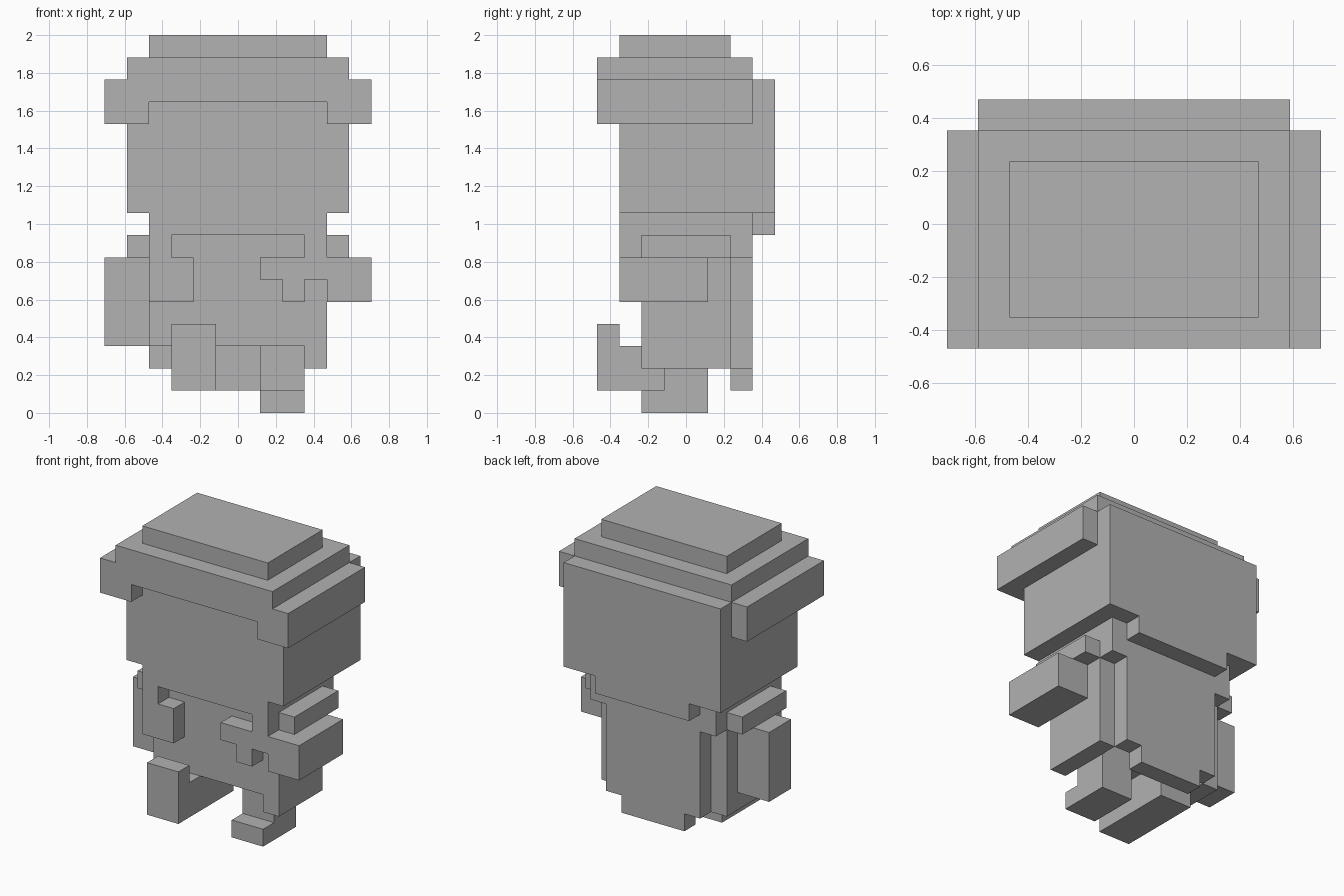
import bpy, bmesh
from mathutils import Matrix, Vector

old = bpy.data.objects.get("Cube")
if old:
    bpy.data.objects.remove(old, do_unlink=True)

UNIT = 2 / 17  # size of one block

grey = bpy.data.materials.new("plain_grey")
grey.use_nodes = True
tone = (0.445, 0.445, 0.445, 1)
grey.diffuse_color = tone
grey.node_tree.nodes["Principled BSDF"].inputs["Base Color"].default_value = tone


def part(name, *boxes):
    """One object made of boxes, each given as x, y and z ranges in blocks."""
    bm = bmesh.new()
    for ranges in boxes:
        low = Vector([r[0] for r in ranges]) * UNIT
        high = Vector([r[1] for r in ranges]) * UNIT
        place = Matrix.Translation((low + high) / 2) @ Matrix.Diagonal((*(high - low), 1))
        bmesh.ops.create_cube(bm, size=1, matrix=place)
    mesh = bpy.data.meshes.new(name)
    bm.to_mesh(mesh)
    bm.free()
    mesh.materials.append(grey)
    obj = bpy.data.objects.new(name, mesh)
    bpy.context.collection.objects.link(obj)
    return obj


def both(x, y, z):
    """The same box on both sides."""
    return (x, y, z), ((-x[1], -x[0]), y, z)


# Head with the hair hanging behind the neck
part("head", ((-5, 5), (-3, 4), (9, 15)))
part("back_hair", ((-3, 3), (3, 4), (8, 9)))

# Stepped hat with a brim that dips at the corners and sides
part("hat_crown", ((-4, 4), (-3, 2), (16, 17)))
part("hat_band", ((-5, 5), (-4, 3), (15, 16)))
part("hat_front_brim", ((-4, 4), (-4, -3), (14, 15)), *both((4, 5), (-4, -3), (13, 15)))
part("hat_side_brim", *both((5, 6), (-4, 3), (13, 15)))

# Torso, collar and shoulders
part("torso", ((-4, 4), (-2, 2), (3, 8)))
part("collar", ((-4, 4), (-3, 3), (8, 9)),
     *both((3, 4), (-3, -2), (7, 8)), *both((3, 4), (2, 3), (7, 8)))
part("shoulders", *both((4, 5), (-2, 2), (7, 8)))
part("left_hem", ((3, 4), (-2, 2), (2, 3)))
part("right_hem", ((-4, -3), (-1, 2), (2, 3)))

# Cape, narrowing towards the bottom
part("cape", ((-3, 3), (2, 3), (2, 8)), ((-2, 2), (2, 3), (1, 2)))

# Arms and the hands in front of the chest
part("left_arm", ((4, 6), (-3, 1), (5, 7)))
part("left_hand", ((1, 4), (-3, -2), (6, 7)), ((2, 3), (-3, -2), (5, 6)))
part("right_arm", ((-6, -4), (-1, 1), (3, 7)))
part("right_hand", ((-4, -2), (-3, -2), (5, 7)))

# Standing leg, and the other leg stretched forward
part("left_leg", ((1, 3), (-1, 1), (1, 3)))
part("left_foot", ((1, 3), (-2, 1), (0, 1)))
part("right_leg", ((-3, -1), (-3, 1), (1, 3)))
part("right_foot", ((-3, -1), (-4, -3), (1, 4)))
